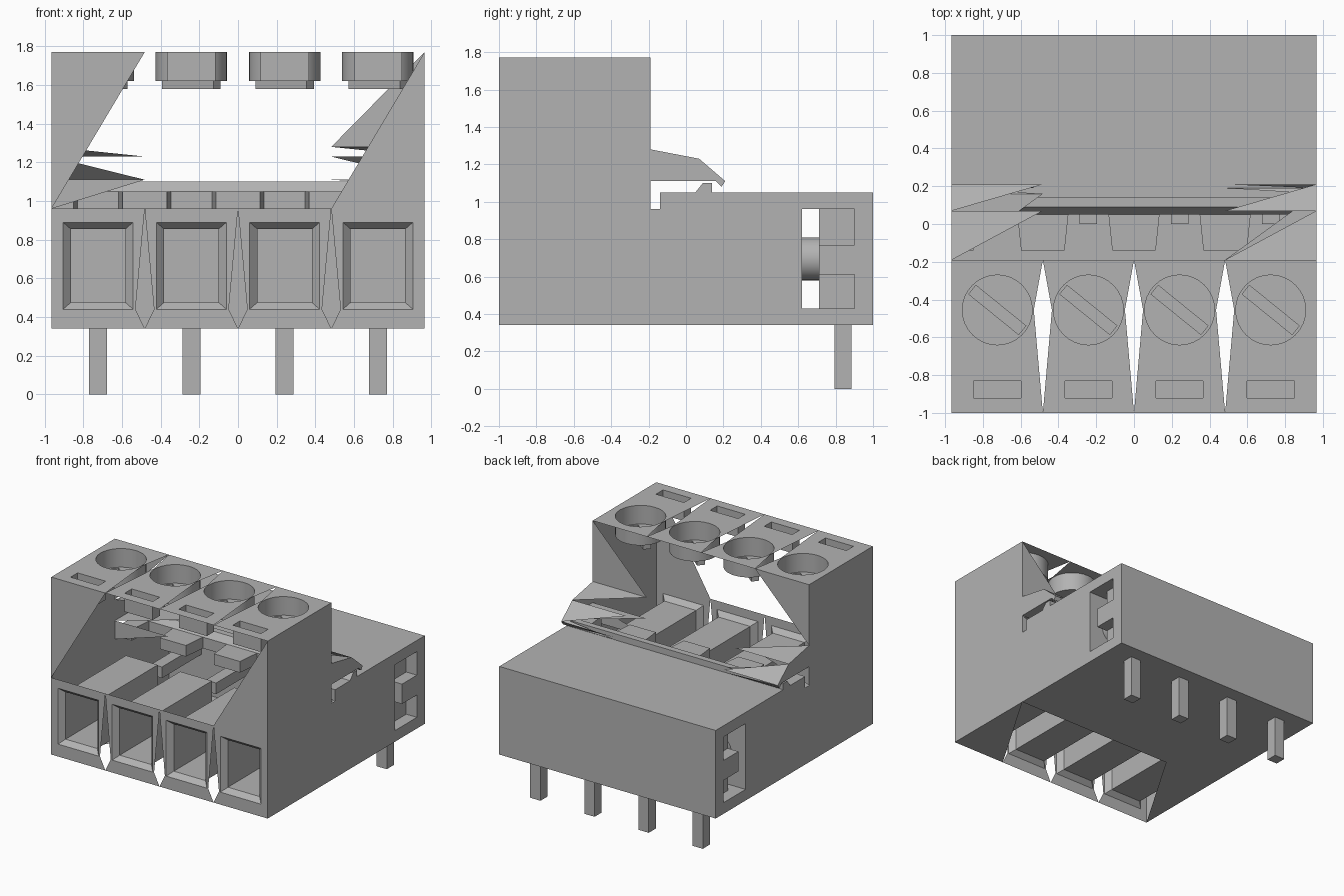
import bpy, bmesh, math
from mathutils import Vector

if "Cube" in bpy.data.objects:
    bpy.data.objects.remove(bpy.data.objects["Cube"], do_unlink=True)

HALF = 0.965                      # half width
PITCH = HALF / 2                  # width of one cell
STARTS = [-HALF + PITCH * i for i in range(4)]
BASE, SEAM, TOP = 0.34, 0.96, 1.77
FRONT, PLUG_BACK, BACK = -1.0, -0.19, 1.0

grey = bpy.data.materials.new("light grey plastic")
grey.use_nodes = True
COLOUR = (0.45, 0.45, 0.45, 1)
grey.diffuse_color = COLOUR
grey.node_tree.nodes["Principled BSDF"].inputs["Base Color"].default_value = COLOUR


def finish(bm, name, smooth=False):
    bmesh.ops.recalc_face_normals(bm, faces=bm.faces[:])
    mesh = bpy.data.meshes.new(name)
    bm.to_mesh(mesh)
    bm.free()
    mesh.materials.append(grey)
    obj = bpy.data.objects.new(name, mesh)
    bpy.context.scene.collection.objects.link(obj)
    if smooth:
        for o in bpy.context.selected_objects:
            o.select_set(False)
        obj.select_set(True)
        bpy.context.view_layer.objects.active = obj
        bpy.ops.object.shade_smooth_by_angle()
    return obj


def fill(bm, loops, place):
    """Flat sheet from an outline and optional hole loops."""
    edges = []
    for loop in loops:
        vs = [bm.verts.new(place(*p)) for p in loop]
        edges += [bm.edges.new((vs[i - 1], vs[i])) for i in range(len(vs))]
    o, a, b = (Vector(place(*p)) for p in ((0, 0), (1, 0), (0, 1)))
    bmesh.ops.triangle_fill(bm, edges=edges, use_beauty=True,
                            normal=(a - o).cross(b - o))


def skin(bm, rings, start=False, end=False):
    """Surface joining matching rings of points, with optional ends."""
    rows = [[bm.verts.new(p) for p in ring] for ring in rings]
    for r, s in zip(rows, rows[1:]):
        for i in range(len(r)):
            bm.faces.new((r[i - 1], r[i], s[i], s[i - 1]))
    if start:
        bm.faces.new(rows[0])
    if end:
        bm.faces.new(rows[-1])


def rect(a0, a1, b0, b1):
    return [(a0, b0), (a1, b0), (a1, b1), (a0, b1)]


def box(bm, x, y, z, ends=True):
    """Box; without ends it is a tube along x."""
    skin(bm, [[(px, *p) for p in rect(*y, *z)] for px in x], ends, ends)


def at_z(z):
    return lambda x, y: (x, y, z)


def at_y(y):
    return lambda x, z: (x, y, z)


def circle(cx, cy, r, n=32):
    return [(cx + r * math.cos(math.tau * i / n), cy + r * math.sin(math.tau * i / n))
            for i in range(n)]


def cell_outline(i, low, mid, high):
    """Cell face, pinched at its inner sides."""
    a, b, pinch = STARTS[i], STARTS[i] + PITCH, 0.048
    pts = [(a, low), (b, low)]
    if i < 3:
        pts.append((b - pinch, mid))
    pts += [(b, high), (a, high)]
    if i > 0:
        pts.append((a + pinch, mid))
    return pts


# Side walls: plug, latch and socket share one profile
profile = [(FRONT, BASE), (BACK, BASE), (BACK, 1.05), (0.14, 1.05), (0.14, 1.1),
           (0.09, 1.1), (0.05, 1.05), (-0.14, 1.05), (-0.14, SEAM), (PLUG_BACK, SEAM),
           (PLUG_BACK, 1.11), (0.16, 1.11), (0.19, 1.08), (0.21, 1.11), (0.07, 1.23),
           (PLUG_BACK, 1.28), (PLUG_BACK, TOP), (FRONT, TOP)]
window = [(0.62, 0.43), (0.9, 0.43), (0.9, 0.61), (0.71, 0.61), (0.71, 0.77),
          (0.9, 0.77), (0.9, SEAM), (0.62, SEAM)]
for name, side in (("left_wall", HALF), ("right_wall", -HALF)):
    bm = bmesh.new()
    fill(bm, [profile, window], lambda y, z: (side, y, z))
    finish(bm, name)

# Corner webs: triangular remnants of the plug shell and latch
webs = [((FRONT, SEAM), (FRONT, TOP)), ((PLUG_BACK, 1.28), (PLUG_BACK, TOP)),
        ((FRONT, BASE), (PLUG_BACK, BASE)), ((PLUG_BACK, 1.28), (0.07, 1.23)),
        ((0.07, 1.23), (0.21, 1.11)), ((0.21, 1.11), (0.19, 1.08)),
        ((0.19, 1.08), (0.16, 1.11)), ((PLUG_BACK, 1.11), (0.16, 1.11)),
        ((PLUG_BACK, SEAM), (PLUG_BACK, 1.11))]
bm = bmesh.new()
for a, b in webs:
    for tri in (((-HALF, *a), (-HALF, *b), (-PITCH, *b)),
                ((PITCH, *a), (HALF, *a), (HALF, *b))):
        bm.faces.new([bm.verts.new(p) for p in tri])
finish(bm, "corner_webs")

# Plug top, front, screw cups and wire ducts
top, front = bmesh.new(), bmesh.new()
cups, pockets, ducts = bmesh.new(), bmesh.new(), bmesh.new()
SCREW_Y, CUP_Z, GROOVE_Z = -0.455, 1.62, 1.58
turn = math.radians(-39)
for i, a in enumerate(STARTS):
    cx, b = a + PITCH / 2, a + PITCH
    rim = circle(cx, SCREW_Y, 0.185)
    slot = rect(cx - 0.125, cx + 0.125, -0.92, -0.83)
    fill(top, [cell_outline(i, FRONT, SCREW_Y, PLUG_BACK), rim, slot], at_z(TOP))
    skin(pockets, [[(*p, z) for p in slot] for z in (TOP, CUP_Z)], end=True)

    groove = [(cx + u * math.cos(turn) - v * math.sin(turn),
               SCREW_Y + u * math.sin(turn) + v * math.cos(turn))
              for u, v in rect(-0.17, 0.17, -0.03, 0.03)]
    skin(cups, [[(*p, z) for p in rim] for z in (TOP, CUP_Z)])
    fill(cups, [rim, groove], at_z(CUP_Z))
    skin(cups, [[(*p, z) for p in groove] for z in (CUP_Z, GROOVE_Z)], end=True)

    mouth = rect(a + 0.06, b - 0.06, 0.44, 0.89)
    throat = rect(a + 0.1, b - 0.1, 0.475, 0.855)
    fill(front, [cell_outline(i, BASE, 0.44, SEAM), mouth], at_y(FRONT))
    skin(ducts, [[(x, y, z) for x, z in ring] for ring, y in
                 ((mouth, FRONT), (throat, -0.96), (throat, PLUG_BACK))], end=True)
finish(top, "plug_top")
finish(front, "plug_front")
finish(cups, "screw_cups", smooth=True)
finish(pockets, "test_slots")
finish(ducts, "wire_ducts")

# Socket shell
bm = bmesh.new()
fill(bm, [rect(-HALF, HALF, PLUG_BACK, BACK)], at_z(BASE))
fill(bm, [rect(-HALF, HALF, 0.05, BACK)], at_z(1.05))
fill(bm, [rect(-HALF, HALF, BASE, 1.05)], at_y(BACK))
fill(bm, [rect(-HALF, HALF, SEAM, 1.05)], at_y(0.05))
fill(bm, [rect(-HALF, HALF, 0.05, 0.62)], at_z(SEAM))
fill(bm, [rect(-HALF, HALF, BASE, SEAM)], at_y(0.5))
finish(bm, "socket_shell")

# Latch rib across the socket
bm = bmesh.new()
rib = [(0.05, 1.05), (0.09, 1.1), (0.14, 1.1), (0.14, 1.05)]
skin(bm, [[(x, *p) for p in rib] for x in (-HALF, HALF)], True, True)
finish(bm, "latch_rib")

# Tapered guide tabs
bm = bmesh.new()
for i in range(5):
    c = -HALF + PITCH * i
    tab = [(max(-HALF, min(HALF, c + dx)), y) for dx, y in
           ((-0.135, 0.05), (-0.115, -0.14), (0.115, -0.14), (0.135, 0.05))]
    skin(bm, [[(*p, z) for p in tab] for z in (SEAM, 1.05)], True, True)
finish(bm, "guide_tabs")

# Side slot through the rear with its inner core and cross bar
bm = bmesh.new()
box(bm, (-HALF, HALF), (0.62, 0.9), (0.43, SEAM), ends=False)
finish(bm, "side_slot")
bm = bmesh.new()
box(bm, (-0.87, 0.87), (0.71, 0.9), (0.43, SEAM))
box(bm, (-HALF, HALF), (0.71, 0.9), (0.61, 0.77))
finish(bm, "slot_core")

# Bent contact pins with round collars
pins, collars = bmesh.new(), bmesh.new()
for a in STARTS:
    cx = a + PITCH / 2
    wide = (cx - 0.046, cx + 0.046)
    box(pins, wide, (0.795, 0.885), (0, BASE))
    box(pins, wide, (0.0, 0.62), (0.65, 0.74))
    ring = circle(cx, 0.695, 0.115)
    skin(collars, [[(x, y, z) for x, z in ring] for y in (0.62, 0.71)], True, True)
finish(pins, "contact_pins")
finish(collars, "pin_collars", smooth=True)
